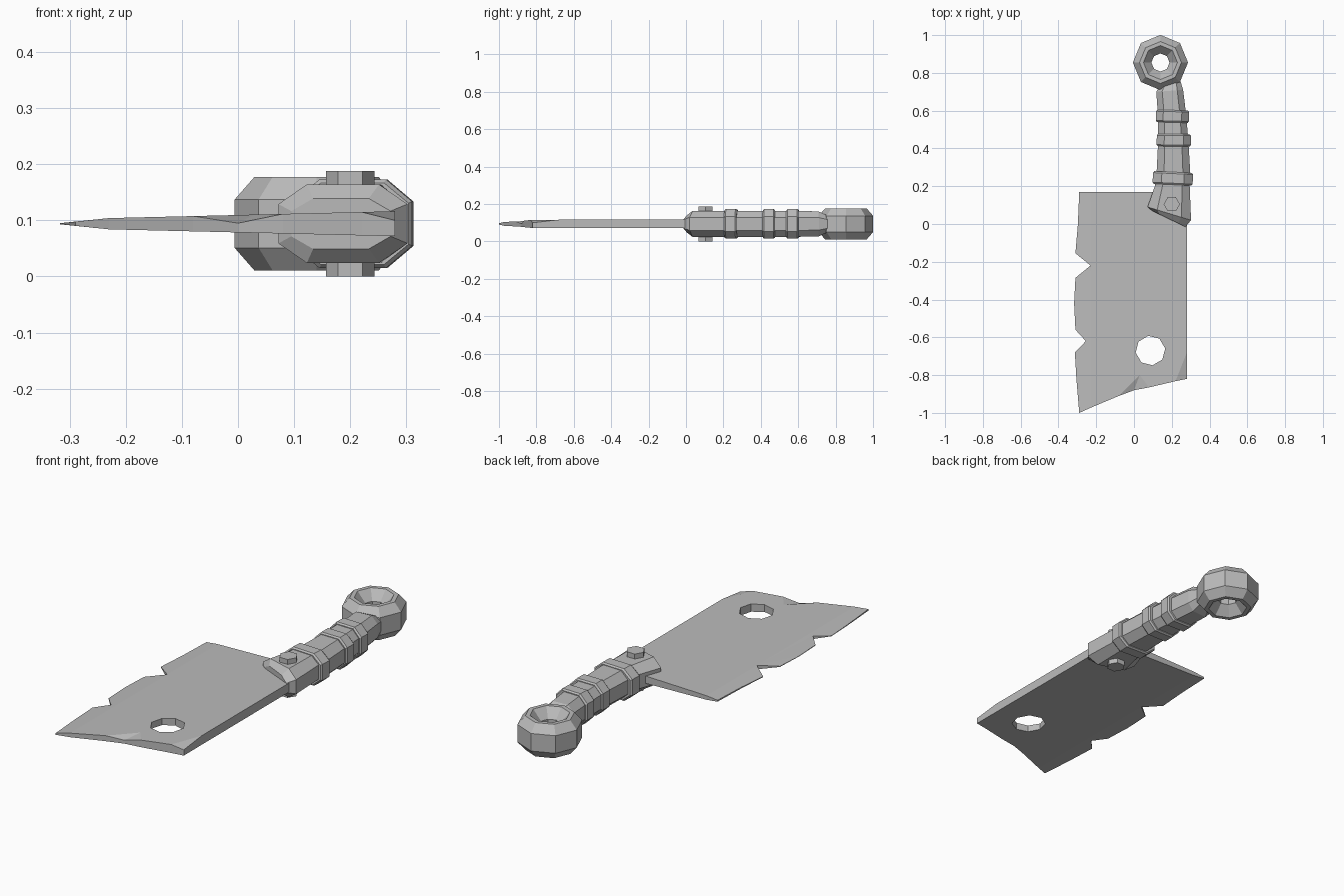
import bpy
import bmesh
from math import cos, sin, pi, radians
from mathutils import Vector
from mathutils.geometry import delaunay_2d_cdt

cube = bpy.data.objects.get("Cube")
if cube:
    bpy.data.objects.remove(cube)

MID = 0.094  # height of the symmetry plane

grey = bpy.data.materials.new("plain_grey")
grey.use_nodes = True
grey.diffuse_color = (0.5, 0.5, 0.5, 1)
grey.node_tree.nodes["Principled BSDF"].inputs["Base Color"].default_value = (0.5, 0.5, 0.5, 1)


def finish(name, bm):
    bmesh.ops.recalc_face_normals(bm, faces=bm.faces[:])
    mesh = bpy.data.meshes.new(name)
    bm.to_mesh(mesh)
    bm.free()
    mesh.materials.append(grey)
    obj = bpy.data.objects.new(name, mesh)
    bpy.context.collection.objects.link(obj)
    return obj


def skin(name, rings, closed=False):
    """Join equal rings of points into a tube, capped or closed into a loop."""
    bm = bmesh.new()
    loops = [[bm.verts.new(p) for p in ring] for ring in rings]
    pairs = list(zip(loops, loops[1:]))
    if closed:
        pairs.append((loops[-1], loops[0]))
    else:
        bm.faces.new(loops[0])
        bm.faces.new(loops[-1])
    for a, b in pairs:
        for i in range(len(a)):
            j = (i + 1) % len(a)
            bm.faces.new((a[i], a[j], b[j], b[i]))
    return finish(name, bm)


def section(left, right, half):
    """Eight-sided grip section between a left and a right point."""
    a, b = Vector((*left, MID)), Vector((*right, MID))
    side = [(0, -0.5), (0, 0.5), (0.22, 1), (0.78, 1), (1, 0.5), (1, -0.5), (0.78, -1), (0.22, -1)]
    return [a.lerp(b, t) + Vector((0, 0, half * k)) for t, k in side]


# Blade: notched outline with a hole, thinning towards the cutting edge
BEVEL = -0.23
outline = [
    (0.28, 0.17), (BEVEL, 0.17), (-0.29, 0.17), (-0.297, 0), (-0.31, -0.155),
    (BEVEL, -0.22), (-0.31, -0.285), (-0.317, -0.42), (-0.31, -0.56),
    (-0.255, -0.62), (-0.313, -0.68), (-0.305, -0.82), (-0.29, -1),
    (BEVEL, -0.973), (-0.08, -0.91), (0, -0.88), (0.08, -0.865),
    (0.22, -0.832), (0.28, -0.82), (0.28, -0.68),
]
HOLE, HOLE_R = Vector((0.087, -0.67)), 0.079
hole = [HOLE + HOLE_R * Vector((cos(a), sin(a))) for a in (radians(8) + i * pi / 4 for i in range(8))]
chip = Vector((0.03, -0.8))
points = [Vector(p) for p in outline] + hole + [chip]
n = len(outline)


def index(p):
    return outline.index(p)


edges = [(i, (i + 1) % n) for i in range(n)]
edges += [(n + i, n + (i + 1) % 8) for i in range(8)]
edges += [(index((x, y)), n + 8) for x, y in ((-0.08, -0.91), (0, -0.88), (0.08, -0.865))]
edges += [(index((BEVEL, 0.17)), index((BEVEL, -0.22))),
          (index((BEVEL, -0.22)), index((BEVEL, -0.973))),
          (index((0.22, -0.832)), index((0.28, -0.68)))]
flat, _, tris, *_ = delaunay_2d_cdt(points, edges, [], 1, 1e-5)


def half_thickness(x):
    if x > BEVEL:
        return 0.01 + 0.024 * (x - BEVEL)
    return max(0.001, 0.01 - 0.105 * (BEVEL - x))


bm = bmesh.new()
verts = [bm.verts.new((p.x, p.y, MID)) for p in flat]
for tri in tris:
    centre = sum((flat[i] for i in tri), Vector((0, 0))) / 3
    if (centre - HOLE).length > HOLE_R * 0.9:
        bm.faces.new([verts[i] for i in tri])
out = bmesh.ops.extrude_face_region(bm, geom=bm.faces[:], use_keep_orig=True)
top = {g for g in out["geom"] if isinstance(g, bmesh.types.BMVert)}
worn = [(Vector((0, -0.88)), 0.001), (Vector((0.28, -0.82)), 0.006)]
for v in bm.verts:
    h = half_thickness(v.co.x)
    if v in top:
        for spot, low in worn:
            if (v.co.xy - spot).length < 0.002:
                h = low
        v.co.z += h
    else:
        v.co.z -= h
finish("blade", bm)

# Grip with its pointed bolster
skin("grip", [section(*s) for s in (
    ((0.095, 0.07), (0.272, -0.015), 0.045),
    ((0.072, 0.09), (0.302, 0.02), 0.07),
    ((0.11, 0.2), (0.295, 0.2), 0.07),
    ((0.12, 0.28), (0.298, 0.27), 0.07),
    ((0.128, 0.44), (0.288, 0.44), 0.07),
    ((0.125, 0.6), (0.276, 0.58), 0.069),
    ((0.118, 0.7), (0.26, 0.71), 0.067),
    ((0.145, 0.745), (0.245, 0.76), 0.045),
)])

# Raised bands around the grip, with softened rims
for name, left, right, length in (
    ("lower_band", (0.098, 0.213), (0.31, 0.203), 0.067),
    ("middle_band", (0.12, 0.412), (0.301, 0.41), 0.065),
    ("upper_band", (0.115, 0.54), (0.29, 0.535), 0.065),
):
    a, b = Vector(left), Vector(right)
    across = (b - a).normalized()
    along = Vector((-across.y, across.x))
    skin(name, [section(a + along * length * t + across * inset, b + along * length * t - across * inset,
                        0.079 - inset)
                for t, inset in ((0, 0.006), (0.12, 0), (0.88, 0), (1, 0.006))])

# Pommel ring: eight-sided, with a funnel on both sides of the hole
profile = [(0.146, 0.043), (0.111, 0.083), (0.09, 0.083), (0.048, 0.035)]
profile += [(r, -z) for r, z in reversed(profile)]
skin("pommel_ring", [
    [(0.14 + r * cos(i * pi / 4), 0.855 + r * sin(i * pi / 4), MID + z) for i in range(8)]
    for r, z in profile], closed=True)

# Six-sided rivet through the bolster
skin("rivet", [
    [(0.2 + 0.043 * cos(i * pi / 3), 0.105 + 0.043 * sin(i * pi / 3), z) for i in range(6)]
    for z in (0, 2 * MID)])
